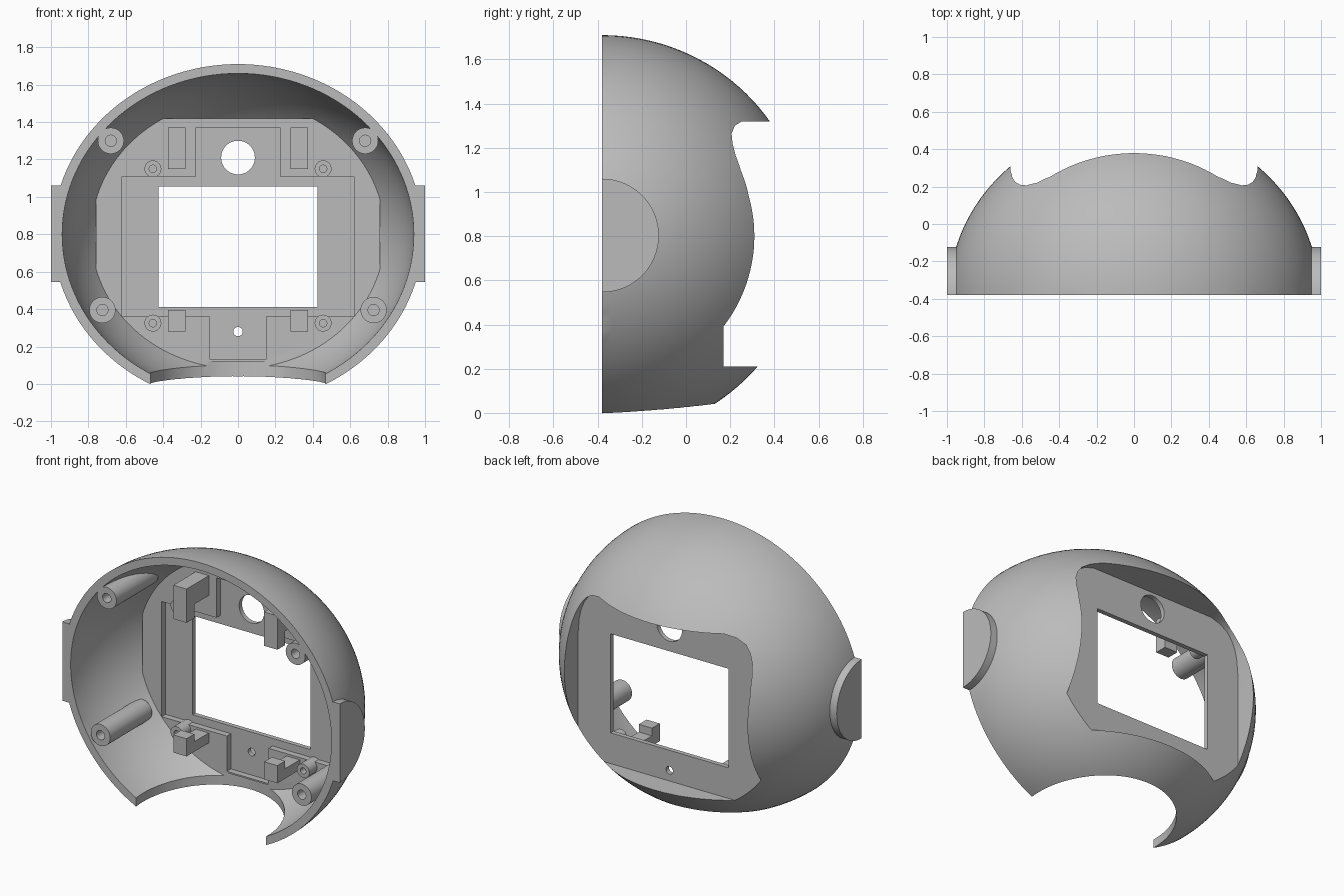
import bpy, bmesh, math
from mathutils import Matrix, Vector

old = bpy.data.objects.get("Cube")
if old:
    bpy.data.objects.remove(old, do_unlink=True)

grey = bpy.data.materials.new("plain grey")
grey.use_nodes = True
grey.diffuse_color = (0.5, 0.5, 0.5, 1)
grey.node_tree.nodes["Principled BSDF"].inputs["Base Color"].default_value = (0.5, 0.5, 0.5, 1)

FRONT, MID = -0.38, 0.8      # open rim plane and dome centre height
FACE, BACK, STEP = 0.10, 0.17, 0.14   # inner face, outer face, recess floor


def make(name, bm):
    bmesh.ops.recalc_face_normals(bm, faces=bm.faces)
    mesh = bpy.data.meshes.new(name)
    bm.to_mesh(mesh)
    bm.free()
    mesh.materials.append(grey)
    obj = bpy.data.objects.new(name, mesh)
    bpy.context.collection.objects.link(obj)
    return obj


def box(name, x0, x1, y0, y1, z0, z1):
    bm = bmesh.new()
    size = Matrix.Diagonal((x1 - x0, y1 - y0, z1 - z0, 1))
    centre = Vector((x0 + x1, y0 + y1, z0 + z1)) / 2
    bmesh.ops.create_cube(bm, size=1, matrix=Matrix.Translation(centre) @ size)
    return make(name, bm)


def rod(name, centre, radius, length, axis="Y", sides=48):
    bm = bmesh.new()
    turn = {"X": Matrix.Rotation(math.pi / 2, 4, "Y"),
            "Y": Matrix.Rotation(math.pi / 2, 4, "X"),
            "Z": Matrix.Identity(4)}[axis]
    bmesh.ops.create_cone(bm, cap_ends=True, segments=sides, radius1=radius, radius2=radius,
                          depth=length, matrix=Matrix.Translation(centre) @ turn)
    return make(name, bm)


def y_rod(name, x, z, radius, y0, y1, sides=48):
    return rod(name, (x, (y0 + y1) / 2, z), radius, y1 - y0, "Y", sides)


def ellipsoid(name, rx, ry, rz):
    bm = bmesh.new()
    m = (Matrix.Translation((0, FRONT, MID)) @ Matrix.Diagonal((rx, ry, rz, 1))
         @ Matrix.Rotation(math.pi / 2, 4, "X"))
    bmesh.ops.create_uvsphere(bm, u_segments=128, v_segments=64, radius=1, matrix=m)
    return make(name, bm)


def prism(name, points, to_a, to_b):
    """Extrude an outline between two mappings of its 2D points."""
    bm = bmesh.new()
    a = [bm.verts.new(to_a(*p)) for p in points]
    b = [bm.verts.new(to_b(*p)) for p in points]
    bm.faces.new(a)
    bm.faces.new(b[::-1])
    for i in range(len(a)):
        j = (i + 1) % len(a)
        bm.faces.new((a[j], a[i], b[i], b[j]))
    return make(name, bm)


def combine(obj, *others, op="DIFFERENCE", keep=False):
    """Apply booleans to obj and drop the helper solids."""
    for other in others:
        mod = obj.modifiers.new("cut", "BOOLEAN")
        mod.operation, mod.object, mod.solver = op, other, "EXACT"
        graph = bpy.context.evaluated_depsgraph_get()
        graph.update()
        mesh = bpy.data.meshes.new_from_object(obj.evaluated_get(graph))
        obj.modifiers.clear()
        obj.data = mesh
        if not keep:
            bpy.data.objects.remove(other, do_unlink=True)
    return obj


# Dome shell: outer ellipsoid less a cavity that stops at the flat face block
shell = ellipsoid("dome_shell", 0.99, 0.925, 0.91)
cavity = ellipsoid("cavity", 0.94, 0.875, 0.86)
combine(cavity, box("face_block", -0.76, 0.76, FACE, 0.9, -0.3, 1.42))
combine(shell, cavity, box("front_half", -2, 2, -2, FRONT, -1, 3))

# Outer pocket with rounded upper corners
corner = [(0.66, 0.21), (0.66, 0.98), (0.65, 1.10), (0.635, 1.165), (0.61, 1.22),
          (0.575, 1.265), (0.52, 1.30), (0.45, 1.32)]
outline = corner + [(-x, z) for x, z in reversed(corner)]
pocket = prism("pocket", outline, lambda x, z: (x, BACK, z), lambda x, z: (x, 1, z))

# Neck opening, screen window, inner recesses and holes
combine(shell, pocket,
        rod("neck_cut", (0, -0.34, -0.19), 0.47, 0.62, "Z", 96),
        box("screen_recess", -0.62, 0.62, 0, STEP, 0.36, 1.11),
        box("upper_recess", -0.225, 0.225, 0, STEP, 1.10, 1.37),
        box("lower_recess", -0.15, 0.15, 0, STEP, 0.13, 0.37),
        box("window", -0.425, 0.425, 0, 0.4, 0.41, 1.055),
        y_rod("lens_hole", 0, 1.21, 0.09, 0, 0.4),
        y_rod("small_hole", 0, 0.28, 0.025, 0, 0.4, 24))

parts = [shell]
limit = ellipsoid("limit", 0.98, 0.915, 0.90)

for side, s in (("left", 1), ("right", -1)):
    # Half-round side ears
    ear = rod(side + "_ear", (s * 0.975, FRONT, 0.803), 0.257, 0.05, "X", 96)
    combine(ear, box("ear_cut", -2, 2, -2, FRONT, -1, 3))
    parts.append(ear)

    for level, px, pz, bz in (("upper", 0.68, 1.30, 1.15), ("lower", 0.725, 0.395, 0.325)):
        # Long assembly posts trimmed to the dome
        post = y_rod(f"{side}_{level}_post", s * px, pz, 0.07, FRONT, 0.05)
        combine(post, limit, op="INTERSECT", keep=True)
        combine(post, y_rod("bore", s * px, pz, 0.03, -0.5, -0.2, 24))
        # Short screw bosses
        boss = y_rod(f"{side}_{level}_boss", s * 0.455, bz, 0.045, 0.02, STEP + 0.005, 32)
        combine(boss, y_rod("bore", s * 0.455, bz, 0.02, -0.1, 0.1, 24))
        parts += [post, boss]

    # Hooked clips above and below the screen
    for level, back, root, tip in (("upper", 1.37, 1.24, 1.15), ("lower", 0.28, 0.345, 0.395)):
        hook = [(STEP + 0.005, back), (-0.13, back), (-0.13, tip), (-0.05, tip),
                (-0.05, root), (STEP + 0.005, root)]
        parts.append(prism(f"{side}_{level}_clip", hook,
                           lambda y, z: (s * 0.28, y, z), lambda y, z: (s * 0.375, y, z)))

bpy.data.objects.remove(limit, do_unlink=True)

# Smooth curved walls, keep edges crisp
bpy.ops.object.select_all(action="DESELECT")
for obj in parts:
    obj.select_set(True)
bpy.context.view_layer.objects.active = shell
bpy.ops.object.shade_smooth_by_angle(angle=math.radians(30))
